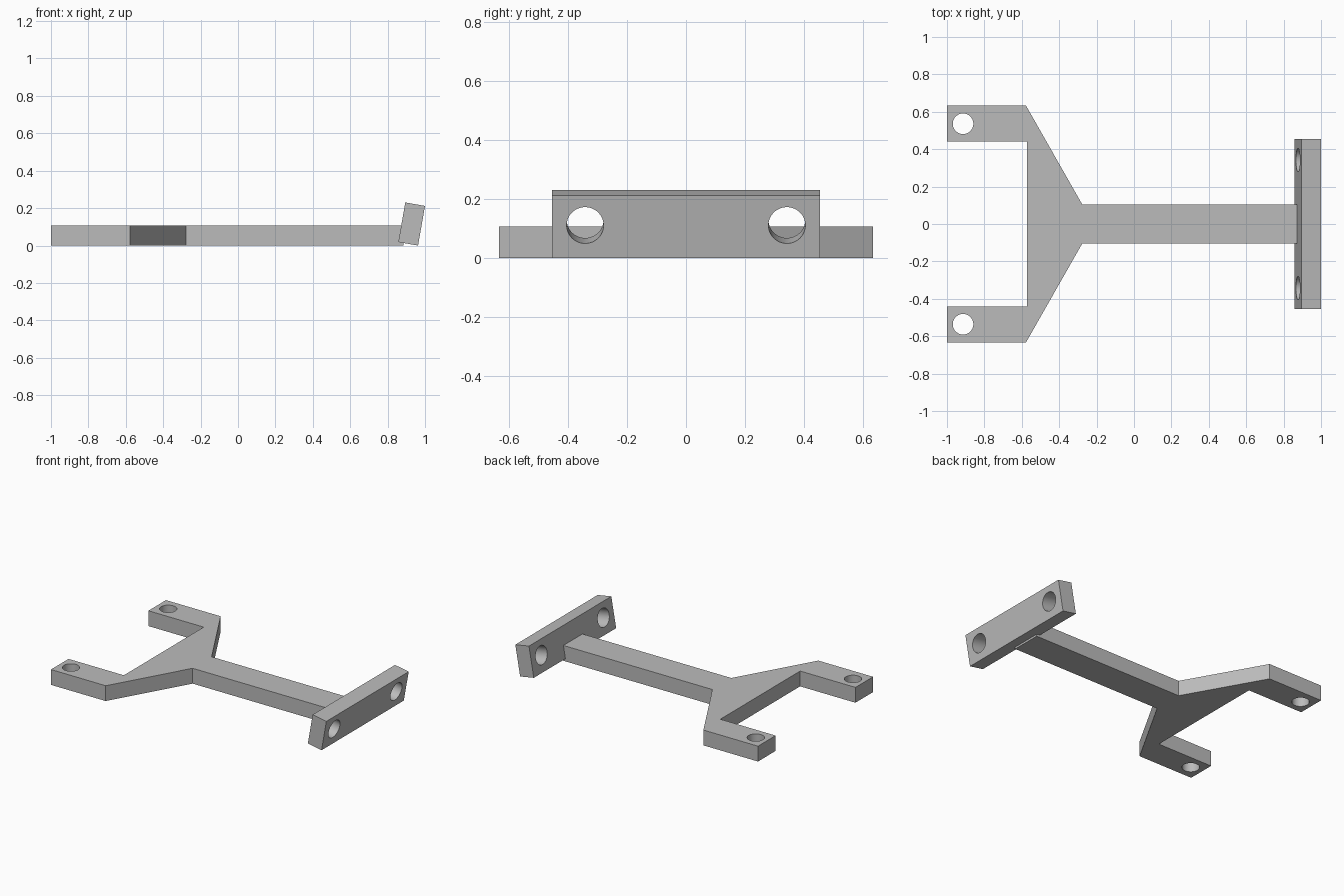
import bpy, bmesh, math
from mathutils import Matrix, Vector

cube = bpy.data.objects.get("Cube")
if cube:
    bpy.data.objects.remove(cube, do_unlink=True)

THICK = 0.107
TILT = Matrix.Translation((0.9285, 0, 0.115)) @ Matrix.Rotation(math.radians(10), 4, 'Y')

grey = bpy.data.materials.new("plain grey")
grey.use_nodes = True
grey.diffuse_color = (0.5, 0.5, 0.5, 1)
grey.node_tree.nodes["Principled BSDF"].inputs["Base Color"].default_value = (0.5, 0.5, 0.5, 1)


def make(name, bm):
    bmesh.ops.recalc_face_normals(bm, faces=bm.faces)
    mesh = bpy.data.meshes.new(name)
    bm.to_mesh(mesh)
    bm.free()
    mesh.materials.append(grey)
    obj = bpy.data.objects.new(name, mesh)
    bpy.context.collection.objects.link(obj)
    return obj


def drill(part, name, radius, matrices):
    """Cut round holes along the local z axis of each matrix."""
    bm = bmesh.new()
    for m in matrices:
        bmesh.ops.create_cone(bm, cap_ends=True, segments=64, radius1=radius,
                              radius2=radius, depth=0.4, matrix=m)
    cutter = make(name, bm)
    cutter.hide_render = True
    cutter.hide_set(True)
    cutter.display_type = 'WIRE'
    mod = part.modifiers.new("holes", 'BOOLEAN')
    mod.operation = 'DIFFERENCE'
    mod.solver = 'EXACT'
    mod.object = cutter
    # Bake the holes, then discard the cutter
    bpy.context.view_layer.update()
    cut = bpy.data.meshes.new_from_object(part.evaluated_get(bpy.context.evaluated_depsgraph_get()))
    part.modifiers.clear()
    part.data = cut
    bpy.data.objects.remove(cutter, do_unlink=True)
    # Smooth hole walls, sharp rims
    bpy.ops.object.select_all(action='DESELECT')
    part.select_set(True)
    bpy.context.view_layer.objects.active = part
    bpy.ops.object.shade_smooth_by_angle(angle=math.radians(30))


# Forked frame: half outline mirrored across the centre line, then extruded
half = [(0.885, 0.105), (-0.277, 0.105), (-0.578, 0.634),
        (-1, 0.634), (-1, 0.44), (-0.573, 0.44)]
outline = half + [(x, -y) for x, y in reversed(half)]
bm = bmesh.new()
face = bm.faces.new([bm.verts.new((x, y, 0)) for x, y in outline])
top = bmesh.ops.extrude_face_region(bm, geom=[face])["geom"]
bmesh.ops.translate(bm, vec=Vector((0, 0, THICK)),
                    verts=[v for v in top if isinstance(v, bmesh.types.BMVert)])
frame = make("forked_frame", bm)
drill(frame, "arm_hole_cutter", 0.055,
      [Matrix.Translation((-0.914, s * 0.536, THICK / 2)) for s in (-1, 1)])

# Tilted end plate with two holes through its thickness
bm = bmesh.new()
bmesh.ops.create_cube(bm, size=1, matrix=TILT @ Matrix.Diagonal((THICK, 0.908, 0.215, 1)))
plate = make("end_plate", bm)
drill(plate, "plate_hole_cutter", 0.0625,
      [TILT @ Matrix.Translation((0, s * 0.342, 0.005)) @ Matrix.Rotation(math.pi / 2, 4, 'Y')
       for s in (-1, 1)])
